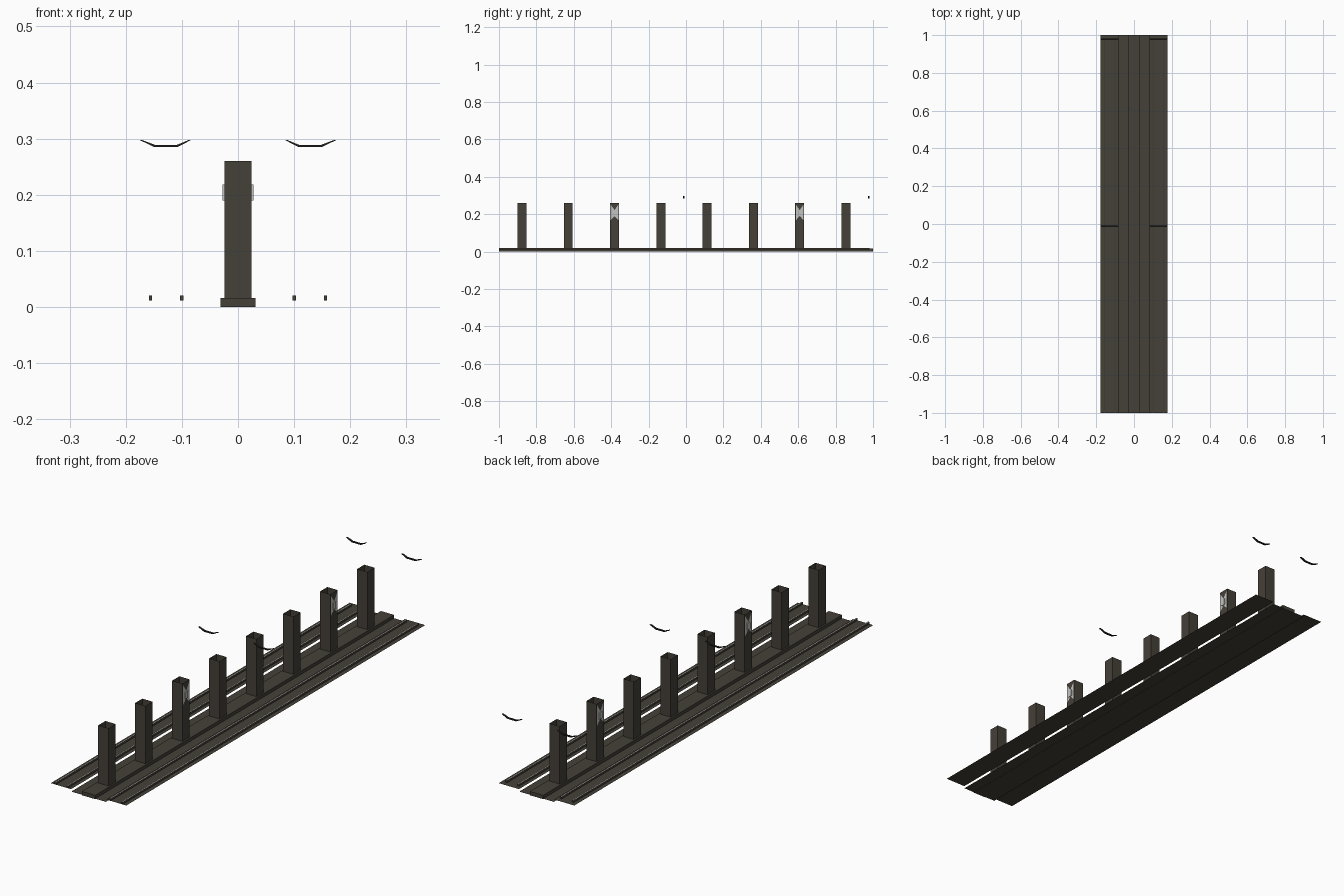
import bpy, bmesh

if "Cube" in bpy.data.objects:
    bpy.data.objects.remove(bpy.data.objects["Cube"])

def mat(name, c):
    m = bpy.data.materials.new(name)
    m.diffuse_color = (*c, 1)
    m.use_nodes = True
    m.node_tree.nodes["Principled BSDF"].inputs["Base Color"].default_value = m.diffuse_color
    return m

DARK = mat("dark_concrete", (0.060, 0.052, 0.040))
BLACK = mat("black_cable", (0.018, 0.017, 0.015))
STEEL = mat("worn_steel", (0.62, 0.60, 0.54))
SIGN = mat("sign_grey", (0.55, 0.55, 0.54))

def mesh(name, verts, faces, *mats):
    me = bpy.data.meshes.new(name)
    me.from_pydata(verts, [], faces)
    for m in mats:
        me.materials.append(m)
    ob = bpy.data.objects.new(name, me)
    bpy.context.collection.objects.link(ob)
    return ob

def sheet(name, x0, x1, y0, y1, z, m):
    return mesh(name, [(x0, y0, z), (x1, y0, z), (x1, y1, z), (x0, y1, z)], [(0, 1, 2, 3)], m)

def box(name, x0, x1, y0, y1, z0, z1, m, top=None, open_top=False):
    v = [(x, y, z) for z in (z0, z1) for x, y in ((x0, y0), (x1, y0), (x1, y1), (x0, y1))]
    f = [(0, 3, 2, 1), (0, 1, 5, 4), (1, 2, 6, 5), (2, 3, 7, 6), (3, 0, 4, 7)]
    if not open_top:
        f.append((4, 5, 6, 7))
    ob = mesh(name, v, f, m, *([top] if top else []))
    if top:
        ob.data.polygons[5].material_index = 1
    return ob

# Floor between the tracks and the kerb carrying the pillars
sheet("centre_floor", -0.081, 0.081, -1, 1, 0.002, DARK)
box("pillar_kerb", -0.031, 0.031, -1, 1, 0, 0.016, DARK)

# Open-topped square pillars
for i in range(8):
    y = -0.877 + i * 0.2475
    box("pillar", -0.024, 0.024, y - 0.024, y + 0.024, 0.016, 0.26, DARK, open_top=True)
    if i in (2, 6):
        for s in (-1, 1):
            # Hourglass plate with a small lamp box on each track side
            x = s * 0.0246
            pts = [(-0.021, 0.168), (0, 0.19), (0.021, 0.168),
                   (0.021, 0.253), (0, 0.222), (-0.021, 0.253)]
            mesh("pillar_sign", [(x, y + a, z) for a, z in pts], [(0, 1, 4, 5), (1, 2, 3, 4)], SIGN)
            box("sign_lamp", min(s * 0.024, s * 0.028), max(s * 0.024, s * 0.028),
                y - 0.009, y + 0.009, 0.19, 0.218, SIGN)

for s in (-1, 1):
    # Track beds
    sheet("track_bed", min(s * 0.082, s * 0.177), max(s * 0.082, s * 0.177), -1, 1, 0.012, DARK)
    # Rails with bright running surface
    for c in (0.100, 0.156):
        box("rail", s * c - 0.003, s * c + 0.003, -1, 0.98, 0.012, 0.021, DARK, top=STEEL)
    # Hanging overhead cable brackets: bent band swept along y
    prof = [(0.087, 0.298), (0.109, 0.289), (0.148, 0.289), (0.172, 0.298),
            (0.176, 0.298), (0.149, 0.285), (0.108, 0.285), (0.083, 0.298)]
    for y in (-0.012, 0.978):
        v = [(s * x, y + d, z) for d in (-0.004, 0.004) for x, z in prof]
        f = [(i, (i + 1) % 8, (i + 1) % 8 + 8, i + 8) for i in range(8)]
        for a in range(3):
            q = (a, a + 1, 6 - a, 7 - a)
            f += [q, tuple(k + 8 for k in reversed(q))]
        ob = mesh("overhead_bracket", v, f, BLACK)
        bm = bmesh.new()
        bm.from_mesh(ob.data)
        bmesh.ops.recalc_face_normals(bm, faces=bm.faces)
        bm.to_mesh(ob.data)
        bm.free()
